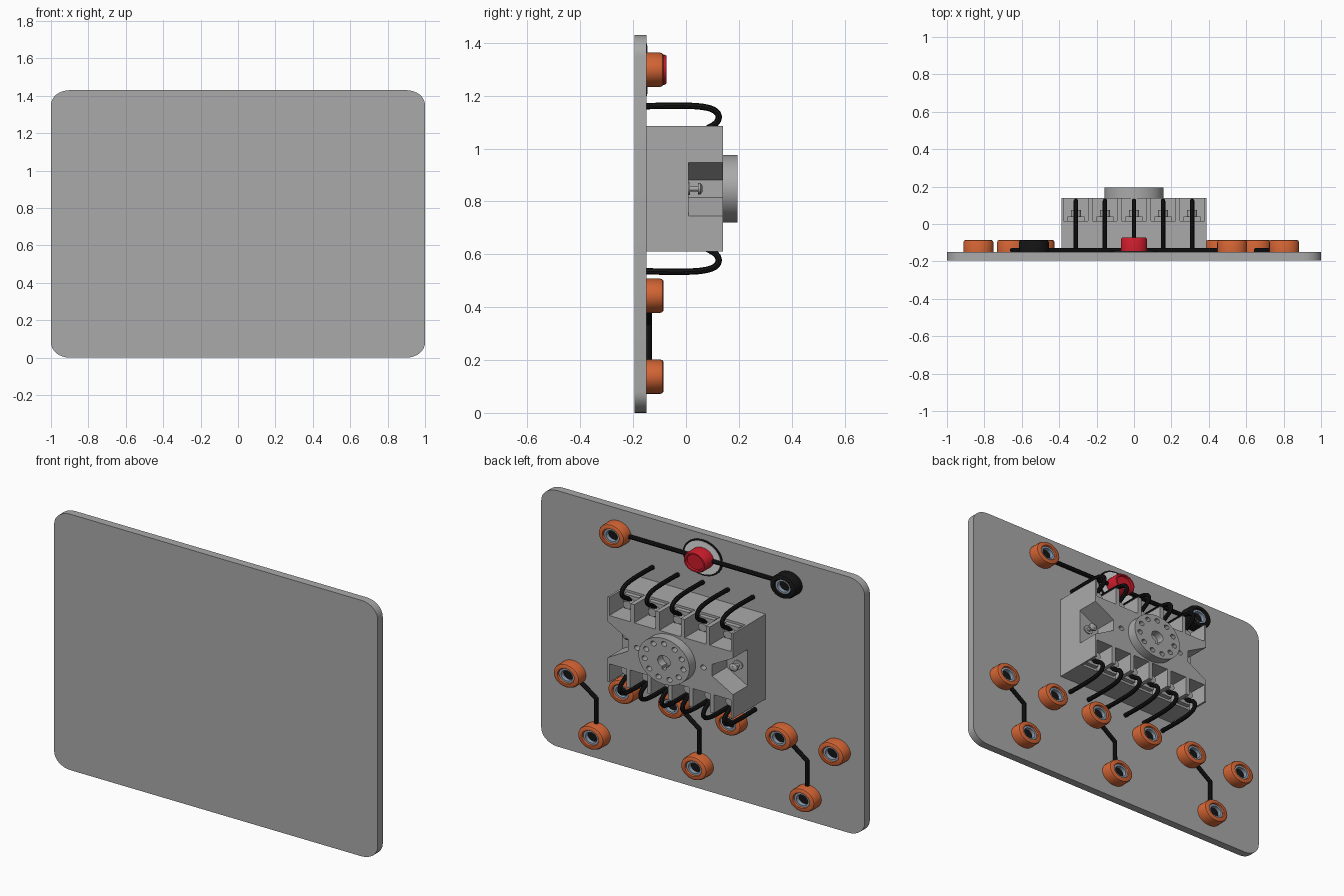
import bpy, bmesh, math
from mathutils import Vector

if "Cube" in bpy.data.objects:
    bpy.data.objects.remove(bpy.data.objects["Cube"])

STRETCH = 1.23   # round parts are slightly wider in x than in z
BACK = -0.15     # rear surface of the panel
MID = 0.848      # socket centre height


def mat(name, rgb):
    m = bpy.data.materials.new(name)
    m.diffuse_color = (*rgb, 1)
    m.use_nodes = True
    m.node_tree.nodes["Principled BSDF"].inputs["Base Color"].default_value = m.diffuse_color
    return m


GREY = mat("grey", (0.40, 0.40, 0.40))
ORANGE = mat("orange", (0.66, 0.13, 0.035))
RED = mat("red", (0.60, 0.012, 0.025))
BLACK = mat("black", (0.007, 0.007, 0.007))
STEEL = mat("steel blue", (0.30, 0.38, 0.48))
WHITE = mat("off white", (0.75, 0.75, 0.75))


def finish(name, bm, material):
    bmesh.ops.recalc_face_normals(bm, faces=bm.faces)
    me = bpy.data.meshes.new(name)
    bm.to_mesh(me)
    bm.free()
    ob = bpy.data.objects.new(name, me)
    bpy.context.collection.objects.link(ob)
    me.materials.append(material)
    return ob


def add_prism(bm, pts, y0, y1):
    """Extrude an (x, z) outline from y0 to y1."""
    a = [bm.verts.new((x, y0, z)) for x, z in pts]
    b = [bm.verts.new((x, y1, z)) for x, z in pts]
    bm.faces.new(a)
    bm.faces.new(b[::-1])
    for i in range(len(pts)):
        j = (i + 1) % len(pts)
        bm.faces.new((a[i], a[j], b[j], b[i]))


def rect(x0, x1, z0, z1):
    return [(x0, z0), (x1, z0), (x1, z1), (x0, z1)]


def oval(x, z, r, n=20):
    return [(x + r * STRETCH * math.cos(2 * math.pi * i / n),
             z + r * math.sin(2 * math.pi * i / n)) for i in range(n)]


def prisms(name, items, material):
    bm = bmesh.new()
    for pts, y0, y1 in items:
        add_prism(bm, pts, y0, y1)
    return finish(name, bm, material)


def lathe(name, x, z, profile, material, n=32):
    """Turn (radius, y) points about a y axis; end points are capped."""
    bm = bmesh.new()
    rings = [[bm.verts.new((px, y, pz)) for px, pz in oval(x, z, r, n)] for r, y in profile]
    for p, q in zip(rings, rings[1:]):
        for i in range(n):
            j = (i + 1) % n
            bm.faces.new((p[i], p[j], q[j], q[i]))
    bm.faces.new(rings[0])
    bm.faces.new(rings[-1])
    return finish(name, bm, material)


def wire(name, pts, smooth):
    cu = bpy.data.curves.new(name, 'CURVE')
    cu.dimensions = '3D'
    cu.bevel_depth, cu.bevel_resolution, cu.use_fill_caps = 0.012, 2, True
    sp = cu.splines.new('NURBS' if smooth else 'POLY')
    sp.points.add(len(pts) - 1)
    for p, co in zip(sp.points, pts):
        p.co = (*co, 1)
    if smooth:
        sp.order_u, sp.use_endpoint_u, sp.resolution_u = 4, True, 6
    tmp = bpy.data.objects.new(name, cu)
    bpy.context.collection.objects.link(tmp)
    bpy.context.view_layer.update()
    me = bpy.data.meshes.new_from_object(tmp.evaluated_get(bpy.context.evaluated_depsgraph_get()))
    bpy.data.objects.remove(tmp)
    me.materials.clear()
    me.materials.append(BLACK)
    ob = bpy.data.objects.new(name, me)
    bpy.context.collection.objects.link(ob)


def cut(ob, items):
    cutter = prisms("cutter", items, GREY)
    cutter.hide_render = True
    m = ob.modifiers.new("cut", 'BOOLEAN')
    m.operation, m.solver, m.object = 'DIFFERENCE', 'EXACT', cutter
    bpy.context.view_layer.objects.active = ob
    bpy.ops.object.modifier_apply(modifier=m.name)
    bpy.data.objects.remove(cutter)


# panel with rounded corners
outline = []
for k, (cx, cz) in enumerate([(0.9, 1.35), (-0.9, 1.35), (-0.9, 0.08), (0.9, 0.08)]):
    for i in range(9):
        a = math.pi / 2 * (k + i / 8)
        outline.append((cx + 0.1 * math.cos(a), cz + 0.08 * math.sin(a)))
prisms("panel", [(outline, -0.195, BACK)], GREY)

# jacks: coloured collar, steel sleeve, dark bore
TOP, ROW, LOW = 1.298, 0.443, 0.137
jacks = [(0.525, TOP), (-0.535, TOP)]
jacks += [(x, ROW) for x in (0.803, 0.465, 0.16, -0.195, -0.505, -0.832)]
jacks += [(x, LOW) for x in (0.652, 0.015, -0.652)]
for i, (x, z) in enumerate(jacks):
    collar = [(0.065, BACK), (0.065, -0.098), (0.062, -0.089), (0.056, -0.085),
              (0.042, -0.085), (0.039, -0.09), (0.039, -0.12)]
    lathe(f"jack_collar_{i}", x, z, collar, BLACK if i == 1 else ORANGE)
    lathe(f"jack_sleeve_{i}", x, z, [(0.039, -0.13), (0.039, -0.094), (0.029, -0.094),
                                     (0.029, -0.118)], STEEL)
    lathe(f"jack_bore_{i}", x, z, [(0.028, -0.119), (0.028, -0.115)], BLACK, 20)

# indicator lamp with backing washer
lathe("washer_edge", 0, TOP, [(0.1, BACK), (0.1, BACK + 0.003)], BLACK)
lathe("washer_face", 0, TOP, [(0.091, BACK), (0.091, BACK + 0.005)], WHITE)
lathe("red_lamp", 0, TOP, [(0.057, BACK), (0.057, -0.082), (0.052, -0.073), (0.044, -0.073),
                           (0.041, -0.083)], RED)

# wires lying on the panel
wy = BACK + 0.01
wire("lamp_wire", [(0.525, wy, TOP), (-0.535, wy, TOP)], False)
for i, (xa, xb) in enumerate([(0.803, 0.652), (0.16, 0.015), (-0.505, -0.652)]):
    wire(f"jack_wire_{i}", [(xa, wy, ROW), (xb, wy, 0.338), (xb, wy, LOW)], False)

# socket block with terminal slots and side notches cut out
block = prisms("socket_block", [(rect(-0.388, 0.388, 0.61, 1.085), BACK, 0.14)], GREY)
cuts, terminals = [], []
for n, s in ((5, 1), (6, -1)):
    pitch = 0.776 / n
    for i in range(n):
        x = -0.388 + pitch * (i + 0.5)
        w = pitch / 2 - 0.012
        z0, z1 = sorted((MID + s * 0.135, MID + s * 0.3))
        cuts.append((rect(x - w, x + w, z0, z1), 0.015, 0.3))
        # clamp plate and screw
        zc = MID + s * 0.185
        terminals.append((rect(x - w * 0.7, x + w * 0.7, zc - 0.04, zc + 0.04), 0.005, 0.04))
        terminals.append((oval(x, zc, 0.022, 14), 0.03, 0.075))
        # wire looping from the panel over the block into the slot
        path = [(-0.155, 0.312), (0, 0.317), (0.135, 0.312), (0.125, 0.235), (0.06, 0.225),
                (0.045, 0.19)]
        wire(f"socket_wire_{n}_{i}", [(x, y, MID + s * d) for y, d in path], True)
for s in (-1, 1):
    cuts.append(([(s * 0.42, 0.727), (s * 0.42, 0.965), (s * 0.26, 0.88), (s * 0.26, 0.815)],
                 0.01, 0.3))
    cuts.append((oval(s * 0.205, MID, 0.014, 12), 0.08, 0.3))
cut(block, cuts)
prisms("terminals", terminals, GREY)

# mounting screws in the side notches
for s in (-1, 1):
    lathe(f"mounting_screw_{s}", s * 0.33, MID,
          [(0.024, 0.005), (0.024, 0.016), (0.01, 0.016), (0.01, 0.045), (0.021, 0.045),
           (0.021, 0.055), (0.012, 0.062)], GREY, 16)

# round relay socket with eleven pin holes and a keyed centre
disc = lathe("socket_disc", 0, MID, [(0.128, 0.13), (0.128, 0.195)], GREY, 40)
holes = [(oval(0, MID, 0.032, 20), 0.15, 0.3)]
for i in range(11):
    a = 2 * math.pi * (i + 0.5) / 11 - math.pi / 2
    holes.append((oval(0.098 * STRETCH * math.cos(a), MID + 0.098 * math.sin(a), 0.0135, 12),
                  0.15, 0.3))
cut(disc, holes)
cut(disc, [(rect(-0.012, 0.012, MID - 0.046, MID), 0.15, 0.3)])

# smooth round surfaces, keep edges sharp
bpy.ops.object.select_all(action='DESELECT')
for ob in bpy.context.scene.objects:
    ob.select_set(True)
    bpy.context.view_layer.objects.active = ob
bpy.ops.object.shade_smooth_by_angle(angle=math.radians(35))
